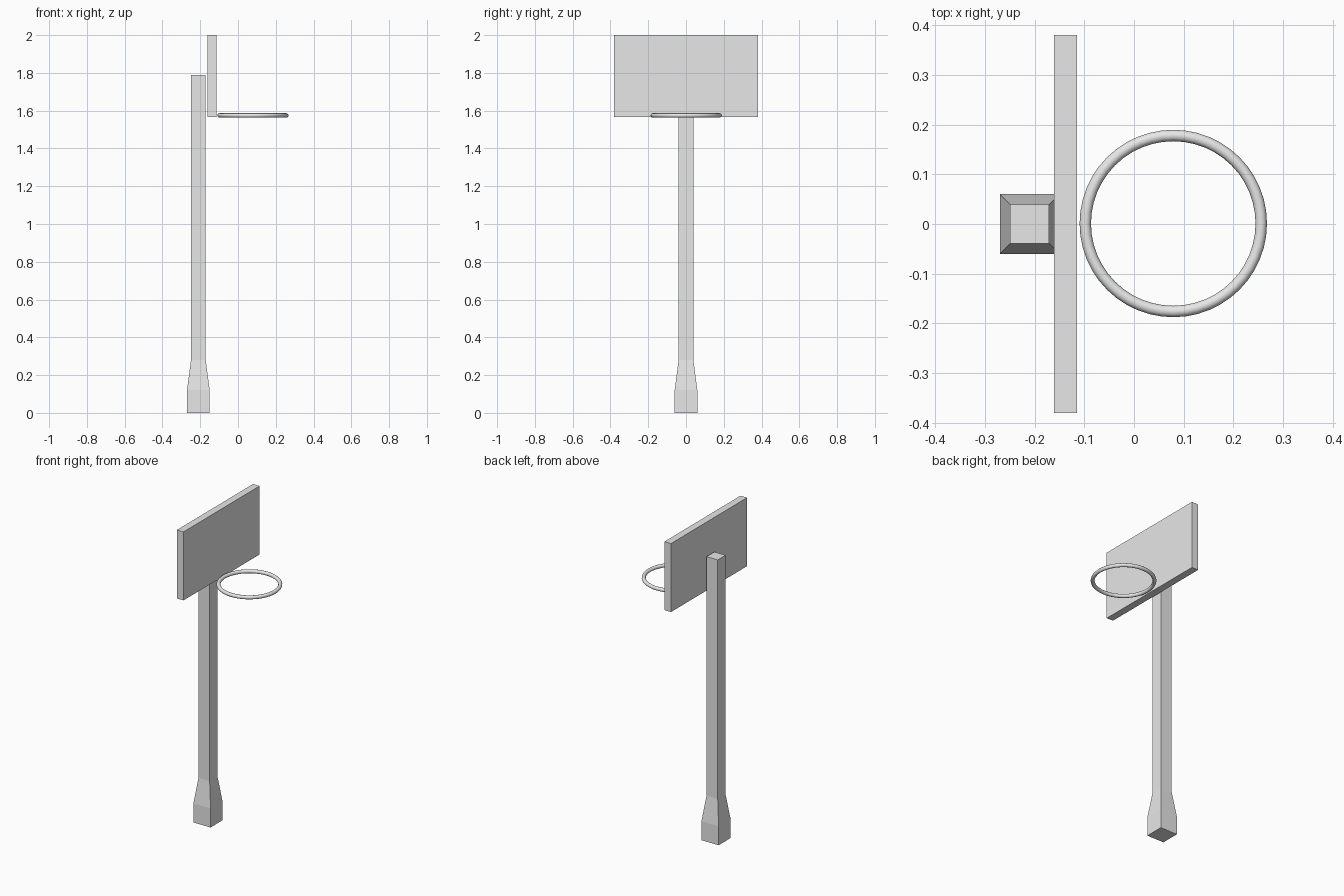
import bpy
import bmesh

cube = bpy.data.objects.get("Cube")
if cube:
    bpy.data.objects.remove(cube, do_unlink=True)

# Single painted-metal colour
grey = bpy.data.materials.new("light_grey")
grey.use_nodes = True
colour = (0.8, 0.8, 0.8, 1)
grey.diffuse_color = colour
grey.node_tree.nodes["Principled BSDF"].inputs["Base Color"].default_value = colour


def square_column(name, centre, sections):
    """Loft rectangular sections given as (z, half_x, half_y)."""
    bm = bmesh.new()
    rings = []
    for z, hx, hy in sections:
        corners = ((-hx, -hy), (hx, -hy), (hx, hy), (-hx, hy))
        rings.append([bm.verts.new((x, y, z)) for x, y in corners])
    for low, high in zip(rings, rings[1:]):
        for i in range(4):
            j = (i + 1) % 4
            bm.faces.new((low[i], low[j], high[j], high[i]))
    bm.faces.new(rings[0][::-1])
    bm.faces.new(rings[-1])
    mesh = bpy.data.meshes.new(name)
    bm.to_mesh(mesh)
    bm.free()
    obj = bpy.data.objects.new(name, mesh)
    obj.location = centre
    bpy.context.collection.objects.link(obj)
    mesh.materials.append(grey)
    return obj


# Post with a wide foot tapering into the shaft
square_column("post", (-0.21, 0, 0), [
    (0, 0.06, 0.06), (0.12, 0.06, 0.06),
    (0.28, 0.039, 0.039), (1.79, 0.039, 0.039)])

# Backboard slab
square_column("backboard", (-0.138, 0, 0), [
    (1.567, 0.023, 0.38), (2.0, 0.023, 0.38)])

# Round hoop rim
bpy.ops.mesh.primitive_torus_add(
    location=(0.079, 0.001, 1.575), major_radius=0.177, minor_radius=0.0115,
    major_segments=48, minor_segments=12)
rim = bpy.context.object
rim.name = "hoop_rim"
rim.data.materials.append(grey)
bpy.ops.object.shade_smooth()
